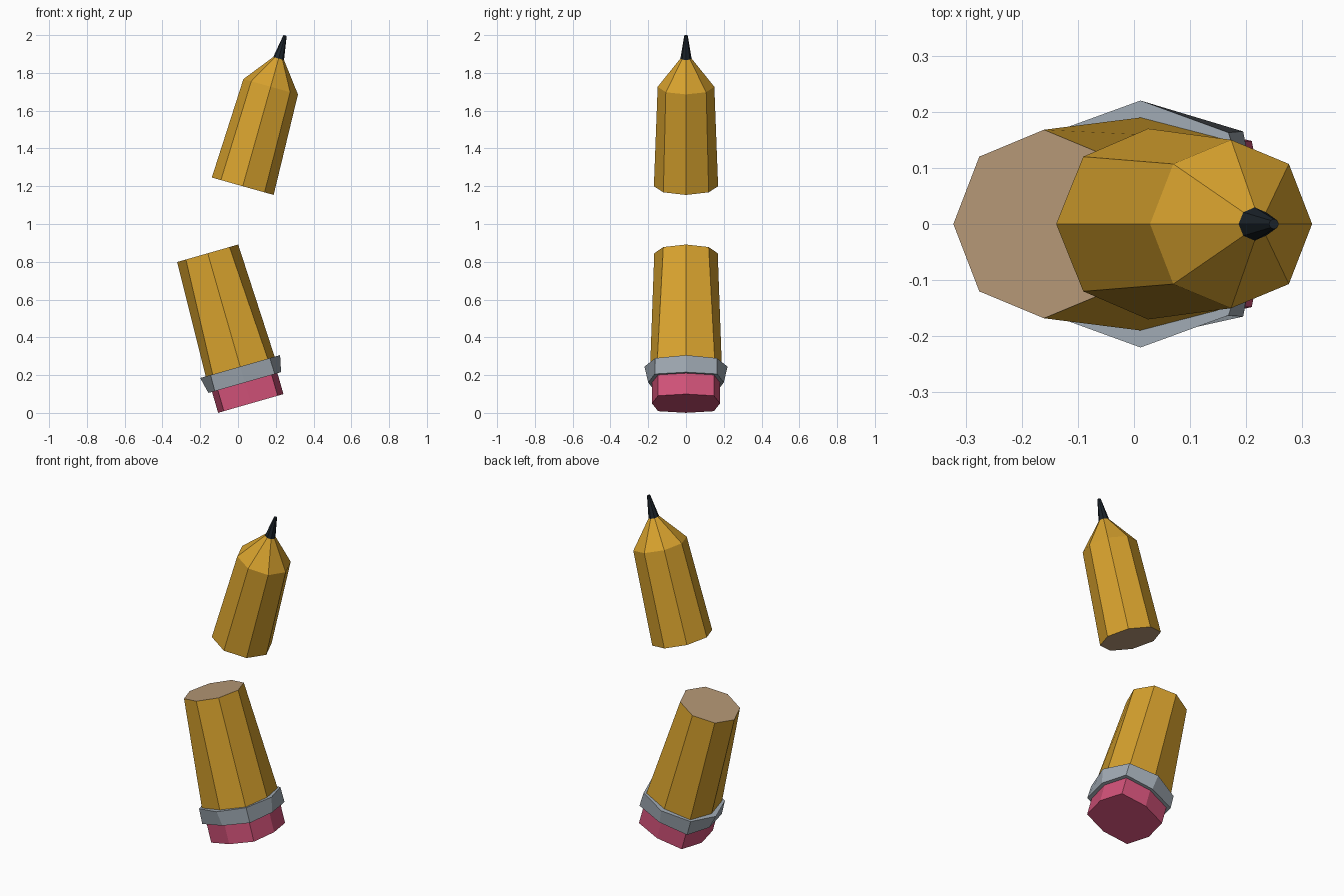
import bpy, bmesh
from math import radians, sin, cos, pi
from mathutils import Matrix

if "Cube" in bpy.data.objects:
    bpy.data.objects.remove(bpy.data.objects["Cube"])


def material(name, r, g, b):
    m = bpy.data.materials.new(name)
    m.diffuse_color = (r, g, b, 1)
    m.use_nodes = True
    m.node_tree.nodes["Principled BSDF"].inputs["Base Color"].default_value = m.diffuse_color
    return m


YELLOW = material("yellow_paint", 0.68, 0.36, 0.027)
WOOD = material("bare_wood", 0.46, 0.31, 0.18)
PINK = material("pink_rubber", 0.64, 0.085, 0.19)
METAL = material("grey_metal", 0.35, 0.40, 0.45)
DARK = material("dark_lead", 0.012, 0.018, 0.025)


def loft(name, rings, frame, side, start=None, end=None):
    """Eight-sided loft. Each ring: (height, radius on axes, offset of diagonal corners)."""
    bm = bmesh.new()
    loops = []
    for s, r, d in rings:
        loop = []
        for i in range(8):
            rad = r if i % 2 == 0 else d * 2 ** 0.5
            a = i * pi / 4
            loop.append(bm.verts.new((rad * cos(a), rad * sin(a), s)))
        loops.append(loop)
    for lo, hi in zip(loops, loops[1:]):
        for i in range(8):
            j = (i + 1) % 8
            bm.faces.new((lo[i], lo[j], hi[j], hi[i]))
    caps = [bm.faces.new(loops[0][::-1]), bm.faces.new(loops[-1])]
    me = bpy.data.meshes.new(name)
    me.materials.append(side)
    for face, mat in zip(caps, (start, end)):
        if mat:
            face.material_index = len(me.materials)
            me.materials.append(mat)
    bm.to_mesh(me)
    bm.free()
    ob = bpy.data.objects.new(name, me)
    ob.matrix_world = frame
    bpy.context.collection.objects.link(ob)
    return ob


def frame(x, z, tilt):
    return Matrix.Translation((x, 0, z)) @ Matrix.Rotation(radians(tilt), 4, 'Y')


# Lower half, leaning left: eraser, metal band, broken shaft
low = frame(0.0675, 0.05, -16)
loft("eraser", [(0, 0.18, 0.148), (0.12, 0.18, 0.148)], low, PINK)
loft("metal_band", [(0.115, 0.20, 0.165), (0.203, 0.22, 0.163)], low, METAL)
loft("lower_shaft", [(0.195, 0.19, 0.152), (0.827, 0.168, 0.12)], low, YELLOW, end=WOOD)

# Upper half, leaning right: shaft with sharpened cone, lead tip
up = frame(0.025, 1.20, 15.7)
loft("upper_shaft", [(0, 0.17, 0.12), (0.547, 0.15, 0.107), (0.703, 0.029, 0.0205)],
     up, YELLOW, start=WOOD)
loft("lead_tip", [(0.70, 0.03, 0.0212), (0.829, 0.009, 0.0064)], up, DARK)
